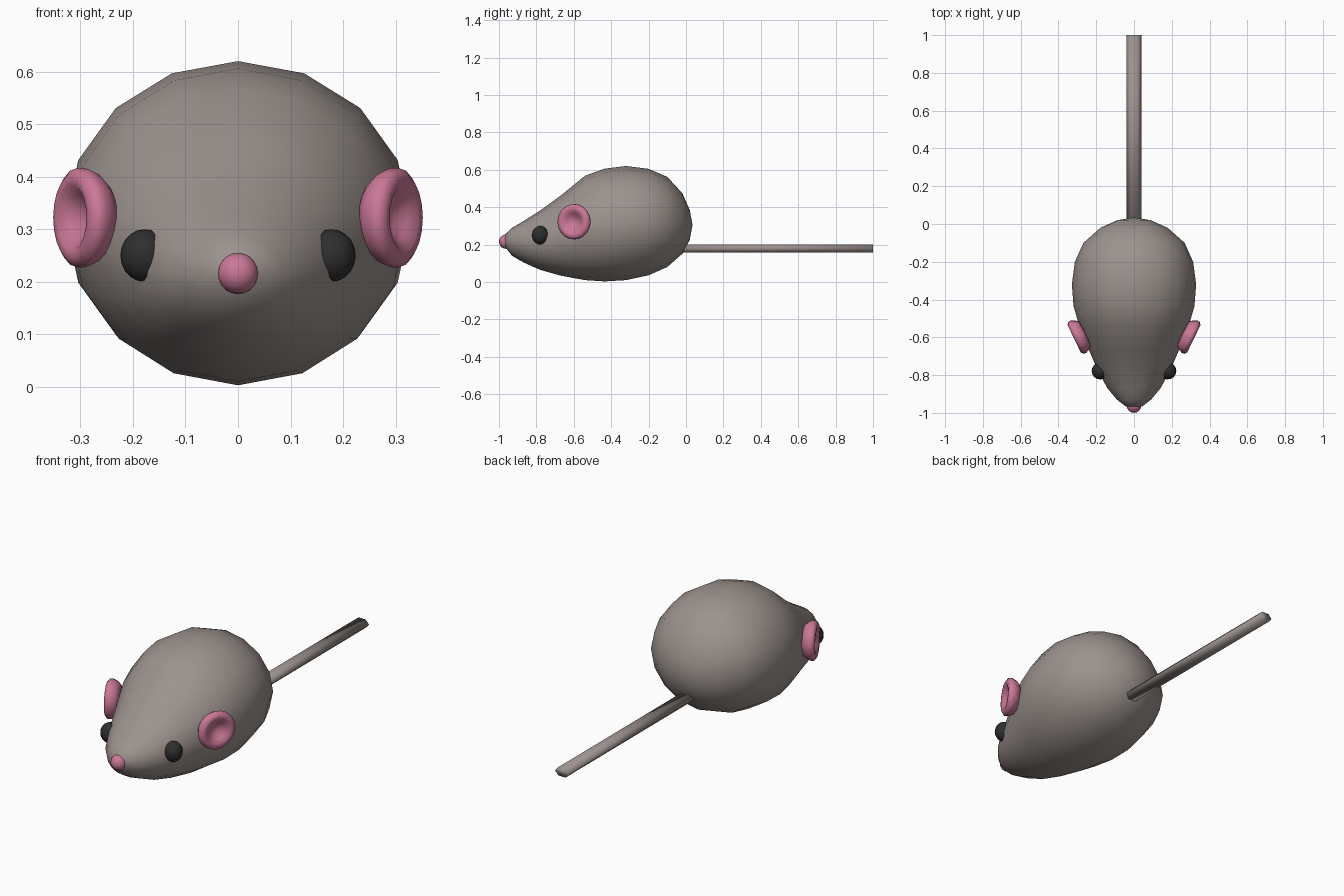
import bpy, bmesh, math
from mathutils import Vector, Matrix

if "Cube" in bpy.data.objects:
    bpy.data.objects.remove(bpy.data.objects["Cube"])


def material(name, rgb):
    m = bpy.data.materials.new(name)
    m.diffuse_color = (*rgb, 1)
    m.use_nodes = True
    m.node_tree.nodes["Principled BSDF"].inputs["Base Color"].default_value = m.diffuse_color
    return m


GREY = material("warm grey", (0.33, 0.288, 0.268))
PINK = material("pink", (0.60, 0.19, 0.31))
BLACK = material("black", (0.028, 0.028, 0.028))


def finish(bm, name, mat):
    bmesh.ops.recalc_face_normals(bm, faces=bm.faces)
    for f in bm.faces:
        f.smooth = True
    me = bpy.data.meshes.new(name)
    bm.to_mesh(me)
    bm.free()
    me.materials.append(mat)
    ob = bpy.data.objects.new(name, me)
    bpy.context.collection.objects.link(ob)
    return ob


def loft(name, mat, rings, start=None, end=None):
    """Skin a list of point rings; close each end with a tip point or a flat cap."""
    bm = bmesh.new()
    vs = [[bm.verts.new(p) for p in r] for r in rings]
    n = len(vs[0])
    for a, b in zip(vs, vs[1:]):
        for i in range(n):
            j = (i + 1) % n
            bm.faces.new((a[i], a[j], b[j], b[i]))
    for ring, tip in ((vs[0], start), (vs[-1], end)):
        if tip is None:
            bm.faces.new(ring)
        else:
            t = bm.verts.new(tip)
            for i in range(n):
                bm.faces.new((ring[i], ring[(i + 1) % n], t))
    return finish(bm, name, mat)


def ellipsoid(name, mat, centre, radii):
    bm = bmesh.new()
    bmesh.ops.create_uvsphere(bm, u_segments=16, v_segments=10, radius=1)
    bmesh.ops.transform(bm, verts=bm.verts,
                        matrix=Matrix.Translation(centre) @ Matrix.Diagonal((*radii, 1)))
    return finish(bm, name, mat)


def ring(y, w, top, bottom, n=16):
    zc, h = (top + bottom) / 2, (top - bottom) / 2
    return [(w * math.sin(2 * math.pi * i / n), y, zc + h * math.cos(2 * math.pi * i / n))
            for i in range(n)]


# Body: y, half width, top, bottom
stations = [
    (-0.965, 0.045, 0.255, 0.185), (-0.93, 0.09, 0.29, 0.14),
    (-0.87, 0.14, 0.325, 0.105), (-0.78, 0.19, 0.382, 0.065),
    (-0.67, 0.237, 0.462, 0.034), (-0.54, 0.29, 0.568, 0.01),
    (-0.435, 0.32, 0.606, 0.003), (-0.32, 0.329, 0.62, 0.01),
    (-0.20, 0.313, 0.605, 0.036), (-0.10, 0.268, 0.562, 0.08),
    (-0.02, 0.178, 0.475, 0.15), (0.02, 0.088, 0.385, 0.225),
]
loft("body", GREY, [ring(*s) for s in stations], (0, -0.975, 0.218), (0, 0.035, 0.305))

# Tail: flattened hexagonal rod
section = [(0.04 * math.cos(math.pi * i / 3), 0.18 + 0.025 * math.sin(math.pi * i / 3))
           for i in range(6)]
loft("tail", GREY, [[(x, y, z) for x, z in section] for y in (-0.03, 1.0)])

# Nose
ellipsoid("nose", PINK, (0, -0.961, 0.216), (0.039, 0.039, 0.039))

# Ear profile: distance along the ear axis, radius
ear_profile = [(-0.03, 0.025), (-0.015, 0.045), (0, 0.063), (0.001, 0.08),
               (-0.01, 0.094), (-0.025, 0.095), (-0.045, 0.086), (-0.062, 0.07)]

for side, label in ((-1, "left"), (1, "right")):
    ellipsoid(label + "_eye", BLACK, (side * 0.178, -0.778, 0.25), (0.046, 0.045, 0.05))
    axis = Vector((side * 0.9, -0.436, 0))
    across = Vector((side * 0.436, 0.9, 0))
    up = Vector((0, 0, 1))
    centre = Vector((side * 0.316, -0.607, 0.322))
    rings = []
    for t, r in ear_profile:
        rings.append([centre + axis * t
                      + across * (r * math.cos(2 * math.pi * i / 20))
                      + up * (r * math.sin(2 * math.pi * i / 20)) for i in range(20)])
    loft(label + "_ear", PINK, rings, centre - axis * 0.036, centre - axis * 0.068)
